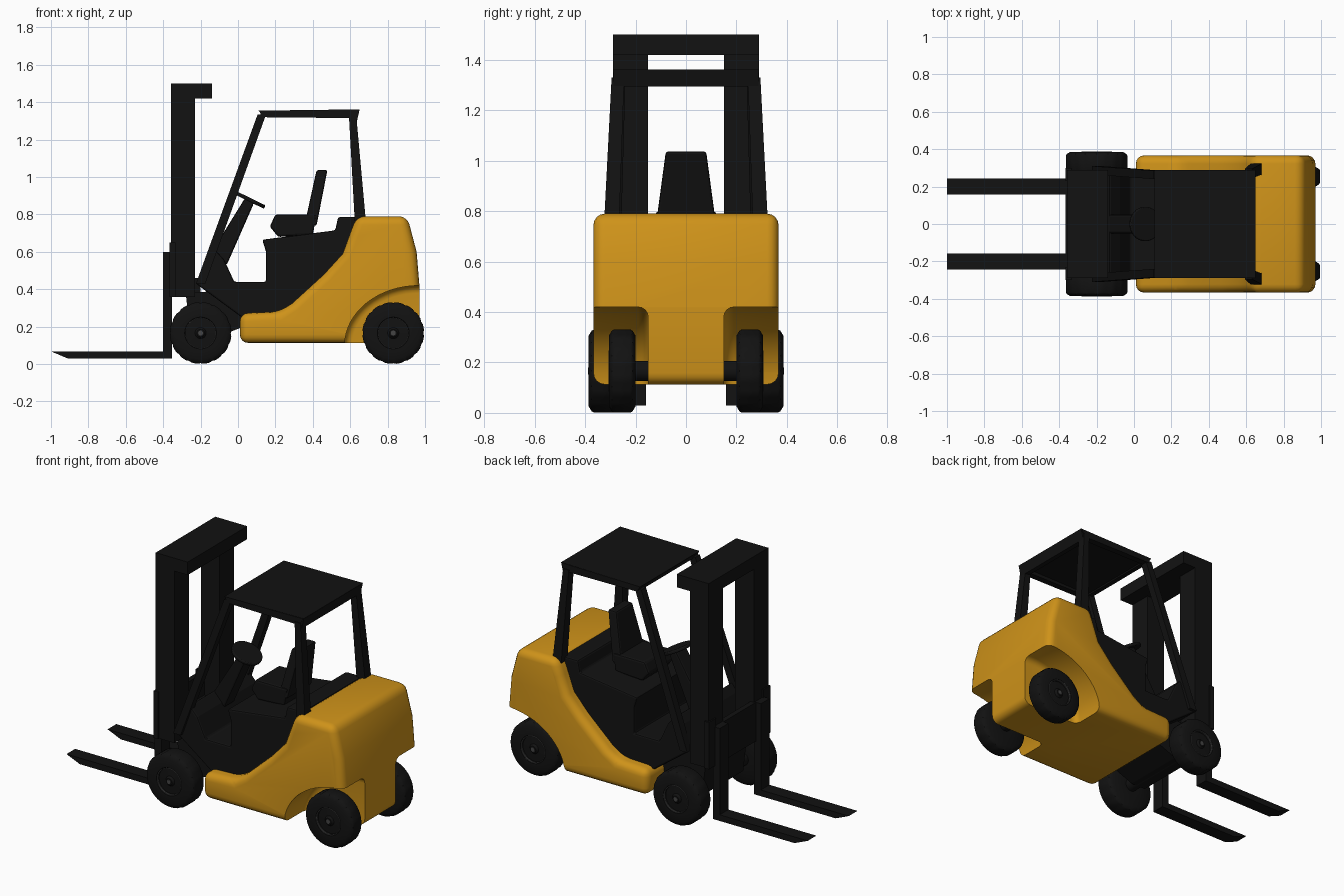
import bpy, bmesh, math
from mathutils import Matrix

if "Cube" in bpy.data.objects:
    bpy.data.objects.remove(bpy.data.objects["Cube"])


def material(name, r, g, b):
    m = bpy.data.materials.new(name)
    m.diffuse_color = (r, g, b, 1)
    m.use_nodes = True
    m.node_tree.nodes["Principled BSDF"].inputs["Base Color"].default_value = m.diffuse_color
    return m


YELLOW = material("yellow_paint", 0.62, 0.29, 0.01)
BLACK = material("black_paint", 0.006, 0.006, 0.006)
GREY = material("hub_grey", 0.06, 0.06, 0.06)


def finish(name, bm, mat, bevel=0, segs=2, mirror=False, smooth=False):
    bmesh.ops.recalc_face_normals(bm, faces=bm.faces[:])
    me = bpy.data.meshes.new(name)
    bm.to_mesh(me)
    bm.free()
    me.materials.append(mat)
    ob = bpy.data.objects.new(name, me)
    bpy.context.collection.objects.link(ob)
    if bevel:
        b = ob.modifiers.new("bevel", 'BEVEL')
        b.width, b.segments = bevel, segs
        b.limit_method, b.angle_limit = 'ANGLE', math.radians(30)
    if mirror:
        ob.modifiers.new("mirror", 'MIRROR').use_axis = (False, True, False)
    if smooth:
        shade(ob)
    return ob


def shade(ob):
    bpy.ops.object.select_all(action='DESELECT')
    ob.select_set(True)
    bpy.context.view_layer.objects.active = ob
    bpy.ops.object.shade_smooth_by_angle(angle=math.radians(35))


def prism(name, pts, y0, y1, mat=BLACK, **kw):
    """Side profile of (x, z) points extruded from y0 to y1."""
    bm = bmesh.new()
    a = [bm.verts.new((x, y0, z)) for x, z in pts]
    b = [bm.verts.new((x, y1, z)) for x, z in pts]
    bm.faces.new(a)
    bm.faces.new(b)
    for i in range(len(pts)):
        j = (i + 1) % len(pts)
        bm.faces.new((a[i], a[j], b[j], b[i]))
    return finish(name, bm, mat, **kw)


def box(name, x0, x1, y0, y1, z0, z1, **kw):
    return prism(name, [(x0, z0), (x1, z0), (x1, z1), (x0, z1)], y0, y1, **kw)


def taper(name, low, high, **kw):
    """Post between two rectangles (x0, x1, y0, y1, z)."""
    bm = bmesh.new()
    rings = [[bm.verts.new(p) for p in ((x0, y0, z), (x1, y0, z), (x1, y1, z), (x0, y1, z))]
             for x0, x1, y0, y1, z in (low, high)]
    for r in rings:
        bm.faces.new(r)
    for i in range(4):
        j = (i + 1) % 4
        bm.faces.new((rings[0][i], rings[0][j], rings[1][j], rings[1][i]))
    return finish(name, bm, BLACK, **kw)


def lathe(name, prof, cx, cz, mat=BLACK, n=64, groove=0, closed=False, **kw):
    """(y, radius) profile turned about a cross axis; grooves notch the tread."""
    bm = bmesh.new()
    rmax = max(r for _, r in prof)
    rings = []
    for i in range(n):
        t = 2 * math.pi * i / n
        ring = []
        for y, r in prof:
            if i % 4 == 0 and r > rmax - 0.001:
                r -= groove
            ring.append(bm.verts.new((cx + r * math.cos(t), y, cz + r * math.sin(t))))
        rings.append(ring)
    k = len(prof)
    for i in range(n):
        p, q = rings[i], rings[(i + 1) % n]
        for j in range(k if closed else k - 1):
            m = (j + 1) % k
            bm.faces.new((p[j], p[m], q[m], q[j]))
    if not closed:
        bm.faces.new([r[0] for r in rings])
        bm.faces.new([r[-1] for r in rings])
    return finish(name, bm, mat, mirror=True, smooth=True, **kw)


# Yellow body with counterweight, rear wheel arches cut out
body = prism("body", [(0.01, 0.113), (0.97, 0.113), (0.97, 0.42), (0.955, 0.6), (0.905, 0.79),
                      (0.635, 0.79), (0.6, 0.7), (0.56, 0.59), (0.46, 0.48), (0.29, 0.325),
                      (0.22, 0.28), (0.01, 0.272)], -0.367, 0.367, YELLOW, bevel=0.045, segs=4)
body.modifiers["bevel"].use_clamp_overlap = False
cutters = []
for s in (-1, 1):
    arc = [(0.97 + 0.4 * math.cos(t), 0.1 + 0.32 * math.sin(t))
           for t in (math.pi * i / 32 for i in range(33))]
    cut = prism("arch_cutter", arc + [(0.57, 0.0), (1.37, 0.0)], s * 0.15, s * 0.6, YELLOW,
                bevel=0.04, segs=4)
    cut.modifiers["bevel"].use_clamp_overlap = False
    cut.hide_render = True
    cutters.append(cut)
    mod = body.modifiers.new("arch", 'BOOLEAN')
    mod.operation, mod.solver, mod.object = 'DIFFERENCE', 'EXACT', cut
bpy.context.view_layer.update()
baked = bpy.data.meshes.new_from_object(body.evaluated_get(bpy.context.evaluated_depsgraph_get()))
body.modifiers.clear()
body.data = baked
for c in cutters:
    bpy.data.objects.remove(c)
shade(body)

# Black chassis: cowl, floor and engine cover
prism("chassis_and_engine_cover", [(-0.225, 0.43), (0.02, 0.25), (0.55, 0.25), (0.645, 0.6),
      (0.645, 0.786), (0.535, 0.786), (0.52, 0.715), (0.13, 0.665), (0.15, 0.6), (0.15, 0.44),
      (-0.02, 0.44), (-0.075, 0.56), (-0.13, 0.62), (-0.165, 0.57)], -0.29, 0.29, bevel=0.01)

# Seat
prism("seat_cushion", [(0.17, 0.735), (0.215, 0.68), (0.4, 0.69), (0.42, 0.8), (0.2, 0.8)],
      -0.12, 0.12, bevel=0.012)
taper("seat_back", (0.355, 0.42, -0.12, 0.12, 0.74), (0.42, 0.478, -0.08, 0.08, 1.037), bevel=0.01)

# Steering column and wheel
prism("steering_column", [(-0.14, 0.6), (-0.06, 0.53), (0.085, 0.86), (0.045, 0.9)],
      -0.05, 0.05, bevel=0.01)
bm = bmesh.new()
bmesh.ops.create_cone(bm, cap_ends=True, segments=32, radius1=0.092, radius2=0.092, depth=0.02,
                      matrix=Matrix.Translation((0.06, 0, 0.88)) @ Matrix.Rotation(math.radians(26), 4, 'Y'))
finish("steering_wheel", bm, BLACK, bevel=0.006, smooth=True)

# Overhead guard
prism("roof", [(0.11, 1.355), (0.13, 1.335), (0.64, 1.338), (0.65, 1.362)], -0.288, 0.288)
prism("roof_side_rail", [(0.112, 1.355), (0.13, 1.32), (0.62, 1.315), (0.648, 1.36)], 0.25, 0.29,
      mirror=True)
prism("roof_rear_rail", [(0.595, 1.345), (0.6, 1.3), (0.635, 1.295), (0.65, 1.36)], -0.288, 0.288)
box("roof_front_rail", 0.12, 0.15, -0.285, 0.285, 1.325, 1.352)
taper("front_guard_post", (-0.225, -0.175, 0.265, 0.31, 0.43), (0.105, 0.15, 0.24, 0.285, 1.335),
      mirror=True)
taper("rear_guard_post", (0.625, 0.685, 0.265, 0.325, 0.75), (0.593, 0.632, 0.245, 0.295, 1.33),
      mirror=True)

# Mast
box("mast_post", -0.358, -0.23, 0.15, 0.29, 0.36, 1.5, mirror=True)
box("mast_top_beam", -0.358, -0.14, -0.29, 0.29, 1.42, 1.5)
box("mast_lower_beam", -0.34, -0.2, -0.16, 0.16, 0.36, 0.46)

# Fork carriage and forks
box("carriage_plate", -0.366, -0.335, -0.3, 0.3, 0.36, 0.6)
box("carriage_tab", -0.366, -0.335, 0.23, 0.3, 0.6, 0.65, mirror=True)
prism("fork", [(-0.4, 0.6), (-0.4, 0.068), (-1.0, 0.068), (-0.91, 0.03), (-0.352, 0.03),
               (-0.352, 0.6)], 0.158, 0.242, mirror=True)

# Wheels, hub rings and axles
for name, cx, y0, y1 in (("front", -0.2, 0.265, 0.386), ("rear", 0.83, 0.2, 0.306)):
    lathe(name + "_wheel", [(y0, 0.05), (y0, 0.14), (y0 + 0.012, 0.16), (y0 + 0.02, 0.165),
          (y1 - 0.02, 0.165), (y1 - 0.012, 0.16), (y1, 0.14), (y1, 0.085), (y1 - 0.015, 0.078),
          (y1 - 0.012, 0.03), (y1, 0.02)], cx, 0.166, groove=0.004)
    lathe(name + "_rim_ring", [(y1 - 0.005, 0.078), (y1 + 0.001, 0.078), (y1 + 0.001, 0.082),
          (y1 - 0.005, 0.082)], cx, 0.166, GREY, closed=True)
    lathe(name + "_hub_cap", [(y1 - 0.01, 0.013), (y1 + 0.002, 0.013)], cx, 0.166, GREY, n=20)
    lathe(name + "_axle", [(0.0, 0.04), (y0 + 0.02, 0.04)], cx, 0.166, n=20)

# Front drive housing between wheels
prism("drive_housing", [(-0.28, 0.38), (-0.25, 0.13), (-0.15, 0.13), (0.03, 0.2), (0.03, 0.4)],
      -0.2, 0.2)
